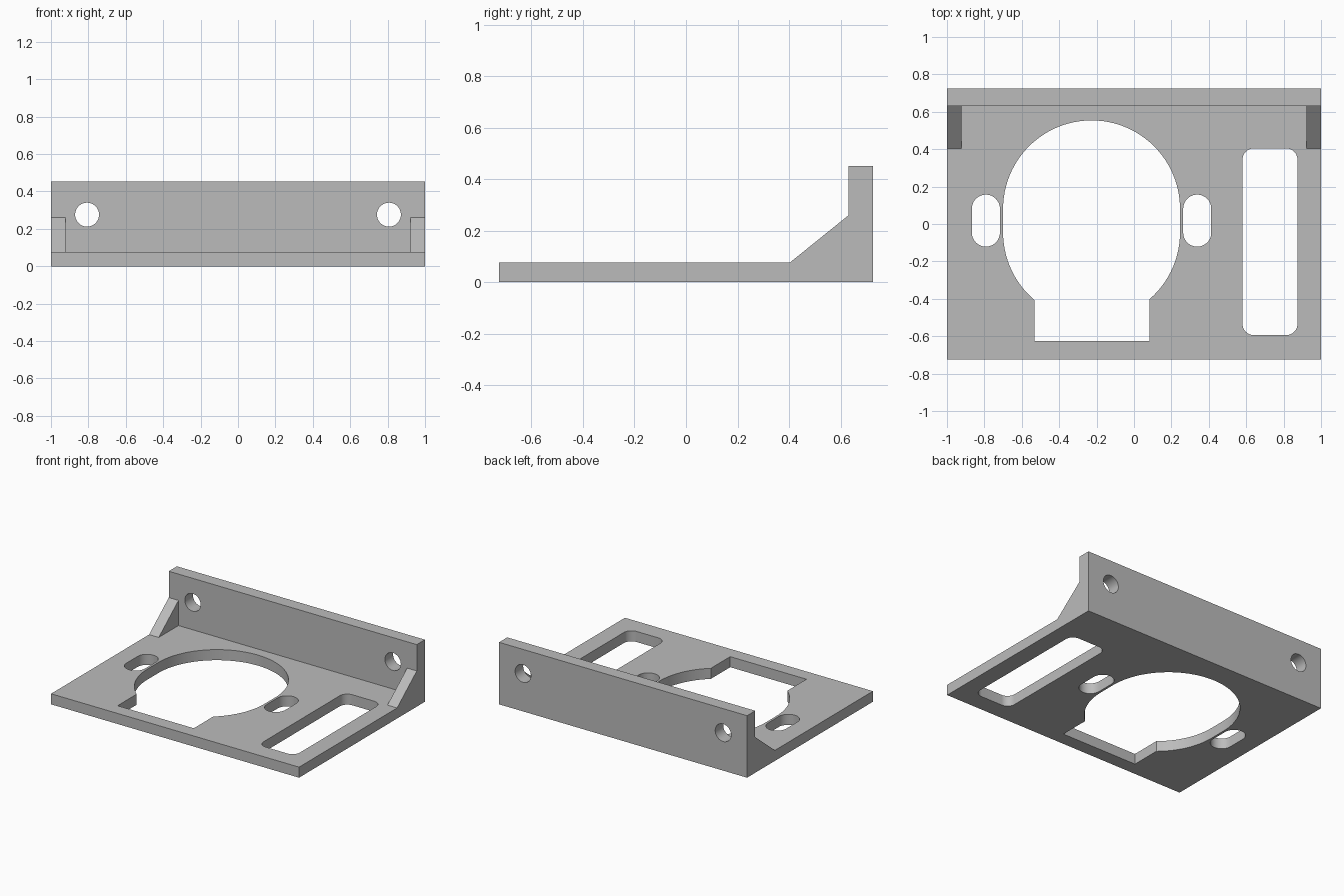
import bpy
import bmesh
from math import pi, cos, sin, radians
from mathutils import Vector

cube = bpy.data.objects.get("Cube")
if cube:
    bpy.data.objects.remove(cube, do_unlink=True)

# Single plain grey material
grey = bpy.data.materials.new("plain_grey")
grey.use_nodes = True
colour = (0.5, 0.5, 0.5, 1)
grey.diffuse_color = colour
grey.node_tree.nodes["Principled BSDF"].inputs["Base Color"].default_value = colour

HALF_W, HALF_D = 1.0, 0.725
PLATE_T, HEIGHT = 0.077, 0.452
WALL_Y = 0.631


def prism(name, outline, place, start, end):
    """Extrude a 2D outline; place(u, v, w) maps it into 3D."""
    bm = bmesh.new()
    face = bm.faces.new([bm.verts.new(place(u, v, start)) for u, v in outline])
    ext = bmesh.ops.extrude_face_region(bm, geom=[face])
    shift = Vector(place(0, 0, end)) - Vector(place(0, 0, start))
    bmesh.ops.translate(bm, vec=shift,
                        verts=[g for g in ext["geom"] if isinstance(g, bmesh.types.BMVert)])
    bmesh.ops.recalc_face_normals(bm, faces=bm.faces)
    mesh = bpy.data.meshes.new(name)
    bm.to_mesh(mesh)
    bm.free()
    mesh.materials.append(grey)
    obj = bpy.data.objects.new(name, mesh)
    bpy.context.collection.objects.link(obj)
    return obj


def along_x(u, v, w):
    return (w, u, v)


def along_y(u, v, w):
    return (u, w, v)


def along_z(u, v, w):
    return (u, v, w)


def rounded(cx, cy, w, h, r, steps=12):
    """Rounded rectangle; a slot or circle when r is half the width."""
    points = []
    for i, (sx, sy) in enumerate([(1, 1), (-1, 1), (-1, -1), (1, -1)]):
        for k in range(steps + 1):
            a = (i + k / steps) * pi / 2
            p = Vector((cx + sx * (w / 2 - r) + r * cos(a),
                        cy + sy * (h / 2 - r) + r * sin(a)))
            if all((p - q).length > 1e-5 for q in points):
                points.append(p)
    return points


def cut(target, cutter):
    cutter.hide_render = True
    mod = target.modifiers.new("cut", "BOOLEAN")
    mod.operation = "DIFFERENCE"
    mod.solver = "EXACT"
    mod.object = cutter
    bpy.context.view_layer.objects.active = target
    bpy.ops.object.modifier_apply(modifier=mod.name)
    bpy.data.objects.remove(cutter, do_unlink=True)


# Base plate and upright back wall as one L-shaped body
bracket = prism("bracket_body",
                [(-HALF_D, 0), (HALF_D, 0), (HALF_D, HEIGHT), (WALL_Y, HEIGHT),
                 (WALL_Y, PLATE_T), (-HALF_D, PLATE_T)],
                along_x, -HALF_W, HALF_W)

# Openings through the plate: large oval, its notch, two slots, long window
centre_x, centre_y = -0.227, 0.018
openings = [
    rounded(centre_x, centre_y, 0.946, 1.072, 0.473, 24),
    [(-0.533, -0.626), (0.082, -0.626), (0.082, -0.2), (-0.533, -0.2)],
    rounded(centre_x - 0.565, centre_y, 0.15, 0.278, 0.075),
    rounded(centre_x + 0.565, centre_y, 0.15, 0.278, 0.075),
    rounded(0.727, -0.095, 0.294, 0.998, 0.06),
]
for outline in openings:
    cut(bracket, prism("plate_cutter", outline, along_z, -0.1, 0.2))

# Mounting holes through the wall
for side in (-1, 1):
    hole = rounded(side * 0.807, 0.276, 0.128, 0.128, 0.064)
    cut(bracket, prism("wall_cutter", hole, along_y, 0.5, 0.9))

# Triangular gussets in the corners
for name, side in (("left_gusset", 1), ("right_gusset", -1)):
    prism(name, [(0.404, PLATE_T), (WALL_Y, PLATE_T), (WALL_Y, 0.26)],
          along_x, side * 0.922, side * HALF_W)

# Smooth bores with sharp rims
bpy.ops.object.select_all(action="DESELECT")
bracket.select_set(True)
bpy.context.view_layer.objects.active = bracket
bpy.ops.object.shade_smooth_by_angle(angle=radians(30))
